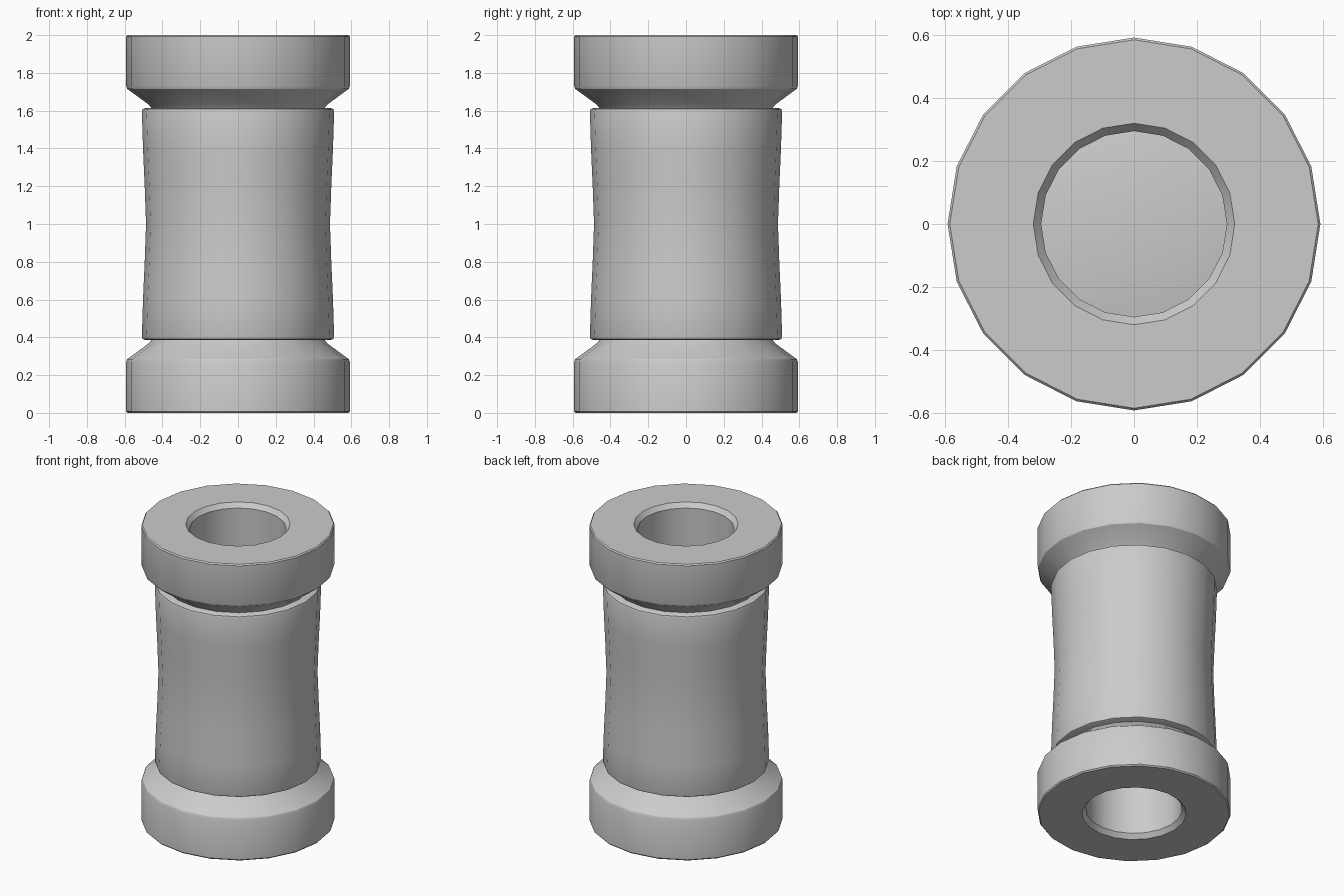
import bpy, bmesh, math

if "Cube" in bpy.data.objects:
    bpy.data.objects.remove(bpy.data.objects["Cube"])

SIDES = 20


def lathe(name, profile, ring=False):
    """Spin an (r, z) profile round z; ring closes it as a loop, otherwise the ends are capped."""
    bm = bmesh.new()
    loops = []
    for r, z in profile:
        loops.append([bm.verts.new((r * math.cos(2 * math.pi * i / SIDES),
                                    r * math.sin(2 * math.pi * i / SIDES), z))
                      for i in range(SIDES)])
    pairs = list(zip(loops, loops[1:]))
    if ring:
        pairs.append((loops[-1], loops[0]))
    else:
        bm.faces.new(loops[0])
        bm.faces.new(loops[-1])
    for a, b in pairs:
        for i in range(SIDES):
            j = (i + 1) % SIDES
            bm.faces.new((a[i], a[j], b[j], b[i]))
    bmesh.ops.recalc_face_normals(bm, faces=bm.faces)
    mesh = bpy.data.meshes.new(name)
    bm.to_mesh(mesh)
    bm.free()
    ob = bpy.data.objects.new(name, mesh)
    bpy.context.collection.objects.link(ob)
    bpy.ops.object.select_all(action='DESELECT')
    ob.select_set(True)
    bpy.context.view_layer.objects.active = ob
    bpy.ops.object.shade_smooth_by_angle(angle=math.radians(30))
    return ob


# spool: lower half profile from chamfered bore, round the flange, to the core
half = [(0.295, 0.03), (0.32, 0), (0.585, 0), (0.592, 0.008),
        (0.592, 0.27), (0.586, 0.285), (0.475, 0.366), (0.455, 0.39), (0.45, 0.43)]
spool = lathe("spool", half + [(r, 2 - z) for r, z in reversed(half)], ring=True)

# wound thread: slightly waisted solid that also closes the bore inside
lower = [(0.495, 0.387), (0.505, 0.392), (0.509, 0.405),
         (0.503, 0.6), (0.494, 0.8)]
thread = lathe("thread", lower + [(0.487, 1.0)] + [(r, 2 - z) for r, z in reversed(lower)])
